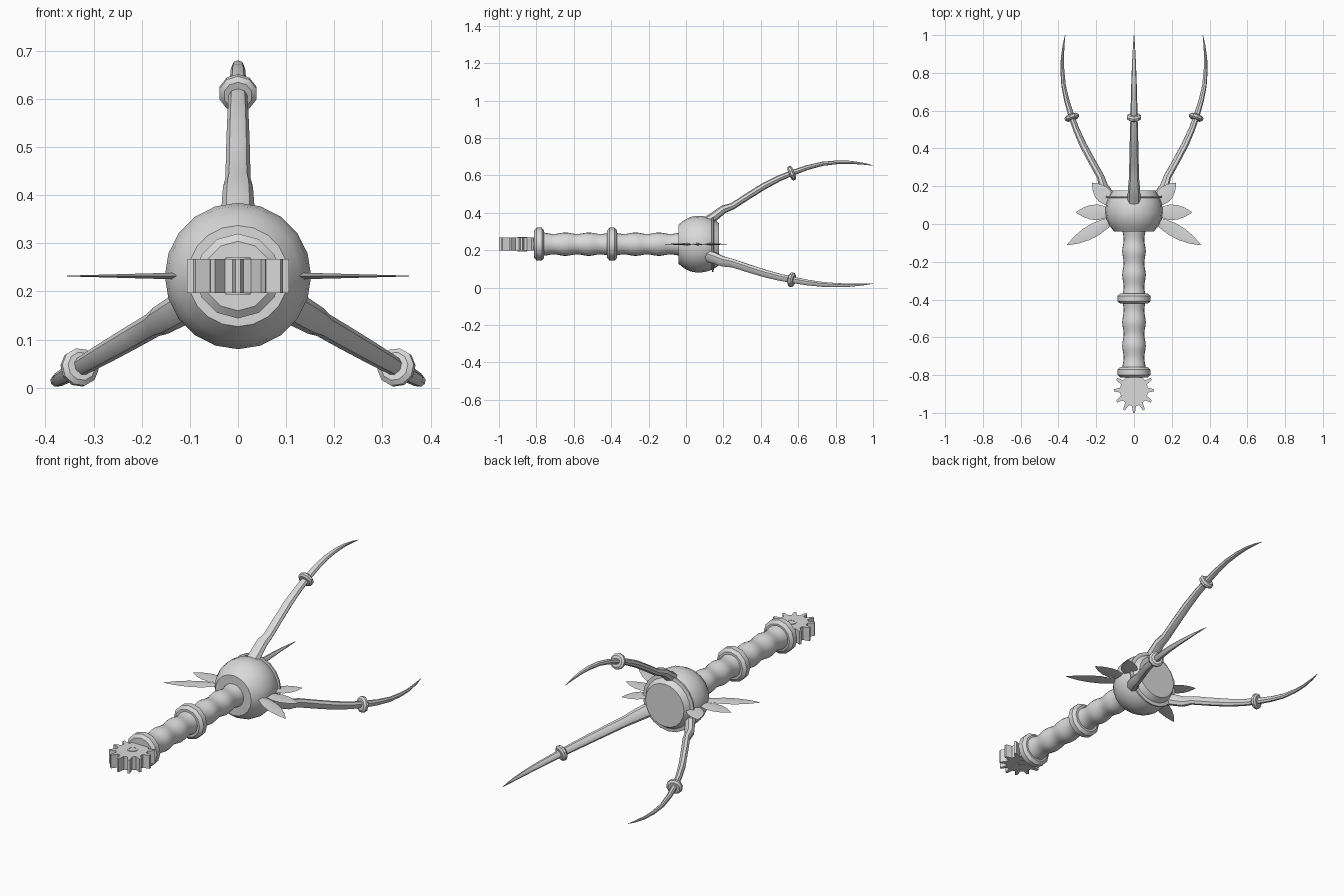
import bpy, bmesh, math
from mathutils import Matrix, Vector

if "Cube" in bpy.data.objects:
    bpy.data.objects.remove(bpy.data.objects["Cube"])

AXIS = Matrix.Translation((0, 0, 0.232))     # long axis runs along y at this height

metal = bpy.data.materials.new("grey metal")
metal.diffuse_color = (0.7, 0.7, 0.7, 1)
metal.use_nodes = True
metal.node_tree.nodes["Principled BSDF"].inputs["Base Color"].default_value = metal.diffuse_color


def finish(name, bm, smooth=None):
    bmesh.ops.recalc_face_normals(bm, faces=bm.faces)
    me = bpy.data.meshes.new(name)
    bm.to_mesh(me)
    bm.free()
    me.materials.append(metal)
    ob = bpy.data.objects.new(name, me)
    bpy.context.collection.objects.link(ob)
    if smooth:
        bpy.ops.object.select_all(action='DESELECT')
        ob.select_set(True)
        bpy.context.view_layer.objects.active = ob
        bpy.ops.object.shade_smooth_by_angle(angle=math.radians(smooth))
    return ob


def loft(name, rings, mat=AXIS, smooth=None):
    """Skin a row of equal-length point rings and cap both ends."""
    bm = bmesh.new()
    rows = [[bm.verts.new(mat @ Vector(p)) for p in ring] for ring in rings]
    n = len(rows[0])
    for a, b in zip(rows, rows[1:]):
        for i in range(n):
            j = (i + 1) % n
            bm.faces.new((a[i], a[j], b[j], b[i]))
    bm.faces.new(rows[0])
    bm.faces.new(rows[-1])
    return finish(name, bm, smooth)


def lathe(name, profile, sides, mat=AXIS, smooth=None):
    """Turn a (y, radius) profile around the y axis."""
    rings = []
    for y, r in profile:
        angs = [2 * math.pi * i / sides for i in range(sides)]
        rings.append([(r * math.sin(a), y, r * math.cos(a)) for a in angs])
    return loft(name, rings, mat, smooth)


# rippled grip
grip = []
for i in range(61):
    y = -0.80 + 0.78 * i / 60
    grip.append((y, 0.0585 + 0.004 * math.cos(2 * math.pi * (y + 0.395) / 0.125)))
lathe("grip", grip, 20, smooth=40)

# collars on the grip
collar = [(-0.027, 0.05), (-0.027, 0.072), (-0.014, 0.088),
          (0.014, 0.088), (0.027, 0.072), (0.027, 0.05)]
for name, y in (("end_collar", -0.785), ("middle_collar", -0.395)):
    lathe(name, [(y + a, r) for a, r in collar], 12, smooth=32)

# round head with flat ends
lathe("head", [(-0.04, 0.105), (-0.01, 0.129), (0.025, 0.146), (0.06, 0.152),
               (0.10, 0.149), (0.135, 0.138), (0.16, 0.124), (0.177, 0.112)],
      20, smooth=35)
lathe("head_band", [(0.136, 0.125), (0.139, 0.148), (0.147, 0.148), (0.150, 0.125)], 20)

# toothed pommel wheel lying flat
wheel = []
for i in range(12):
    for da, r in ((-0.15, 0.084), (-0.05, 0.12), (0.05, 0.12), (0.15, 0.084)):
        a = math.pi * 2 * i / 12 + da
        wheel.append((0.88 * r * math.sin(a), -0.88 - r * math.cos(a)))
loft("pommel_wheel", [[(x, y, z) for x, y in wheel] for z in (-0.035, 0.035)])
for name, s in (("upper_hub", 1), ("lower_hub", -1)):
    loft(name, [[(r * math.cos(a * math.pi / 6), -0.875 + r * math.sin(a * math.pi / 6), s * z)
                 for a in range(12)]
                for z, r in ((0.03, 0.026), (0.038, 0.026), (0.038, 0.018), (0.036, 0.018))])

# three curved prongs: y, distance from axis, half width, half thickness
path = [(0.10, 0.115, 0.034, 0.026), (0.15, 0.147, 0.034, 0.025), (0.20, 0.186, 0.031, 0.022),
        (0.25, 0.204, 0.026, 0.018), (0.33, 0.256, 0.025, 0.018), (0.42, 0.312, 0.023, 0.018),
        (0.50, 0.353, 0.021, 0.016), (0.57, 0.382, 0.019, 0.015), (0.65, 0.410, 0.017, 0.013),
        (0.73, 0.430, 0.015, 0.011), (0.81, 0.438, 0.012, 0.010), (0.88, 0.438, 0.009, 0.008),
        (0.95, 0.430, 0.005, 0.005), (1.0, 0.421, 0.0012, 0.0012)]
rings = []
for i, (y, r, w, t) in enumerate(path):
    p, q = path[max(i - 1, 0)], path[min(i + 1, len(path) - 1)]
    d = Vector((q[0] - p[0], q[1] - p[1])).normalized()
    ring = []
    for k in range(8):
        a = math.pi * k / 4
        u, v = w * math.cos(a), t * math.sin(a)
        ring.append((u, y - d.y * v, r + d.x * v))
    rings.append(ring)
band = [(-0.014, 0.012), (-0.014, 0.030), (-0.006, 0.040),
        (0.006, 0.040), (0.014, 0.030), (0.014, 0.012)]
for name, deg in (("top", 0), ("right", 120), ("left", -120)):
    turn = AXIS @ Matrix.Rotation(math.radians(deg), 4, 'Y')
    loft(name + "_prong", rings, turn, smooth=40)
    tilt = Matrix.Translation((0, 0.565, 0.380)) @ Matrix.Rotation(math.radians(22), 4, 'X')
    lathe(name + "_prong_band", band, 10, turn @ tilt, smooth=30)

# flat leaves on both sides: base, tip, half width
leaves = {"rear": ((0.10, 0.03), (0.355, -0.112), 0.036),
          "middle": ((0.11, 0.062), (0.307, 0.062), 0.041),
          "front": ((0.11, 0.10), (0.222, 0.218), 0.042)}
shape = [(0, 0.35), (0.2, 0.75), (0.4, 1), (0.6, 0.95), (0.8, 0.62), (0.92, 0.28), (1, 0.02)]
for name, (base, tip, half) in leaves.items():
    for side, s in (("right", 1), ("left", -1)):
        b, t = Vector(base), Vector(tip)
        n = Vector((b.y - t.y, t.x - b.x)).normalized() * half
        rows = []
        for f, w in shape:
            c = b.lerp(t, f)
            h = 0.007 * (1 - f) + 0.0008
            e, g = c + n * w, c - n * w
            rows.append([(s * e.x, e.y, 0), (s * c.x, c.y, h),
                         (s * g.x, g.y, 0), (s * c.x, c.y, -h)])
        loft(f"{name}_leaf_{side}", rows, smooth=25)
